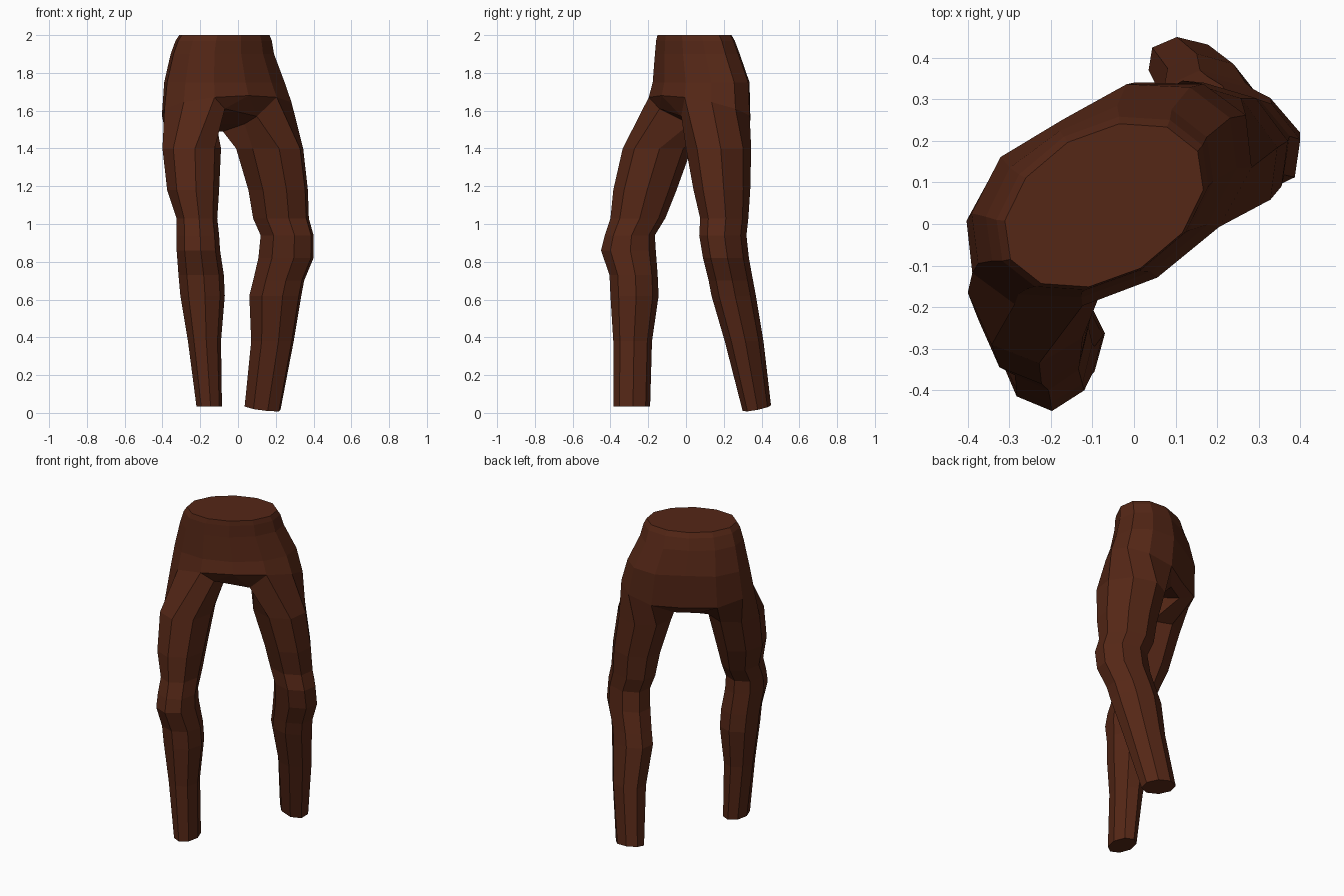
import bpy, bmesh
from math import sin, cos, radians

if "Cube" in bpy.data.objects:
    bpy.data.objects.remove(bpy.data.objects["Cube"])

bm = bmesh.new()


def pelvis_ring(z, cx, cy, a, b, cleft=1.0, slope=0.0):
    """12-gon turned 30 degrees, starting at the front and going round by the right hip."""
    ring, t = [], radians(30)
    for k in range(12):
        ang = radians(-90 - 30 * k)
        u, v = a * cos(ang), b * sin(ang)
        if k == 6:
            v *= cleft
        ring.append(bm.verts.new((cx + u * cos(t) - v * sin(t),
                                  cy + u * sin(t) + v * cos(t),
                                  z - slope * sin(ang))))
    return ring


def leg_ring(z, x0, x1, y0, y1, turn, side, tilt=(0, 0)):
    """Octagon turned to the leg's heading and fitted to the given extents."""
    t, pts = radians(turn), []
    for k in range(8):
        ang = radians(-45 - 45 * k)
        u, v = 0.8 * side * cos(ang), sin(ang)
        pts.append((u * cos(t) - v * sin(t), u * sin(t) + v * cos(t)))
    mx = max(p[0] for p in pts)
    my = max(p[1] for p in pts)
    ring = []
    for px, py in pts:
        dx, dy = px / mx * (x1 - x0) / 2, py / my * (y1 - y0) / 2
        ring.append(bm.verts.new(((x0 + x1) / 2 + dx, (y0 + y1) / 2 + dy,
                                  max(0, z + tilt[0] * dx + tilt[1] * dy))))
    return ring


def bridge(r1, r2):
    n = len(r1)
    for i in range(n):
        j = (i + 1) % n
        bm.faces.new((r1[i], r1[j], r2[j], r2[i]))


# Waist and hips
hips = [
    pelvis_ring(2.00, -0.072, 0.045, 0.26, 0.175),
    pelvis_ring(1.97, -0.076, 0.050, 0.278, 0.185),
    pelvis_ring(1.90, -0.083, 0.060, 0.298, 0.200, 0.95),
    pelvis_ring(1.75, -0.072, 0.080, 0.350, 0.225, 0.88),
    pelvis_ring(1.61, -0.060, 0.072, 0.380, 0.232, 0.86, 0.07),
]
bm.faces.new(hips[0])
for upper, lower in zip(hips, hips[1:]):
    bridge(upper, lower)
base = hips[-1]

# Crotch strip between the thighs: front, middle and back pairs
fr, fl, cr, cl, br, bl = [bm.verts.new(p) for p in (
    (-.07, -.14, 1.61), (.10, -.025, 1.57),
    (-.115, .02, 1.53), (.035, .10, 1.53),
    (-.20, .165, 1.49), (-.08, .235, 1.49))]
for face in ((fr, fl, cl, cr), (cr, cl, bl, br),
             (base[0], fl, fr), (base[0], fr, base[1]), (base[0], base[11], fl),
             (base[6], br, bl), (base[6], base[5], br), (base[6], bl, base[7])):
    bm.faces.new(face)

# Legs: z, x range, y range of each ring from thigh to ankle
right_leg = [
    (1.40, -.40, -.09, -.335, .03), (1.18, -.375, -.10, -.385, -.05),
    (1.03, -.325, -.11, -.40, -.11), (.94, -.325, -.10, -.43, -.165),
    (.86, -.325, -.095, -.45, -.16), (.73, -.315, -.075, -.405, -.15),
    (.62, -.305, -.07, -.40, -.145), (.38, -.265, -.09, -.385, -.18),
    (.035, -.22, -.085, -.385, -.19)]
left_leg = [
    (1.40, -.01, .345, 0, .345), (1.18, .055, .37, .04, .34),
    (1.03, .08, .375, .075, .33), (.94, .12, .40, .07, .32),
    (.82, .108, .40, .09, .333), (.70, .08, .35, .12, .355),
    (.62, .06, .335, .135, .37), (.38, .07, .295, .205, .41),
    (.025, .035, .225, .30, .45)]
right_loop = [fr] + base[1:6] + [br, cr]
left_loop = [fl] + base[:6:-1] + [bl, cl]

for rows, loop, turn, side, tilt in ((right_leg, right_loop, 5, 1, (0, 0)),
                                     (left_leg, left_loop, 55, -1, (-.1, .17))):
    for row in rows:
        ring = leg_ring(*row, turn, side, tilt if row is rows[-1] else (0, 0))
        bridge(loop, ring)
        loop = ring
    bm.faces.new(loop)

bmesh.ops.recalc_face_normals(bm, faces=bm.faces)
mesh = bpy.data.meshes.new("trousers")
bm.to_mesh(mesh)
bm.free()

# Brown cloth
cloth = bpy.data.materials.new("brown_cloth")
cloth.diffuse_color = (0.09, 0.02, 0.008, 1)
cloth.use_nodes = True
cloth.node_tree.nodes["Principled BSDF"].inputs["Base Color"].default_value = cloth.diffuse_color
mesh.materials.append(cloth)
bpy.context.collection.objects.link(bpy.data.objects.new("trousers", mesh))
